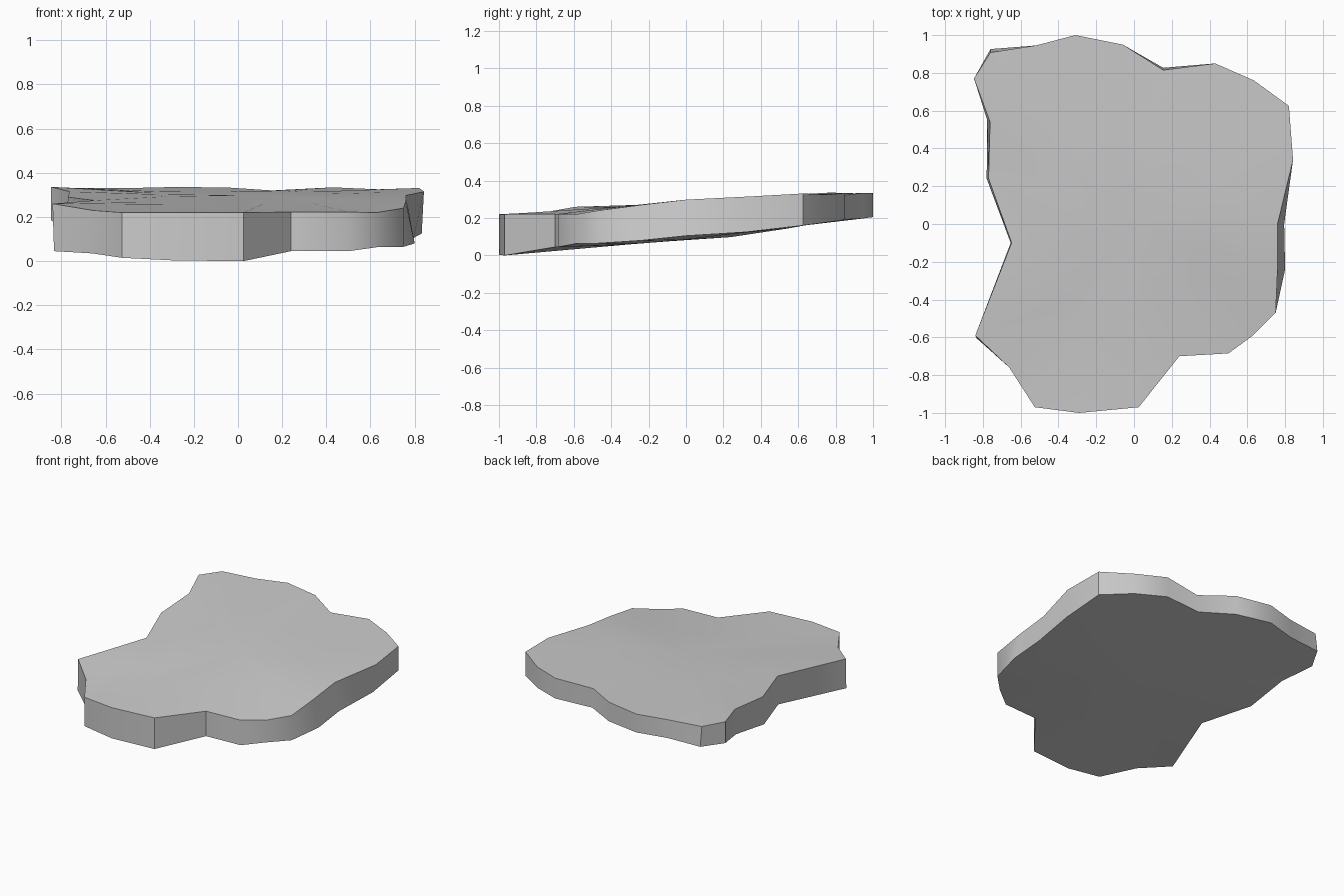
import bpy, bmesh

if "Cube" in bpy.data.objects:
    bpy.data.objects.remove(bpy.data.objects["Cube"])

# Outline of the slab: x, y, top height, bottom height
OUTLINE = [
    (-.84, -.59, .26, .045), (-.66, -.76, .23, .035), (-.525, -.97, .22, .015),
    (-.29, -1.0, .22, .003), (.025, -.97, .22, 0), (.24, -.70, .222, .045),
    (.50, -.685, .222, .045), (.63, -.59, .22, .063), (.75, -.47, .24, .065),
    (.76, -.24, .27, .08), (.76, 0, .298, .105), (.842, .34, .315, .125),
    (.82, .625, .331, .16), (.635, .76, .325, .178), (.43, .85, .334, .19),
    (.155, .815, .32, .19), (-.06, .95, .334, .198), (-.31, 1.0, .335, .205),
    (-.52, .945, .33, .20), (-.76, .908, .332, .195), (-.847, .77, .336, .185),
    (-.762, .54, .315, .145), (-.77, .24, .29, .098), (-.648, -.10, .275, .075),
]
# Small sideways shifts of the bottom rim where the wall leans
LEAN = {0: (.007, -.015), 9: (.04, 0), 10: (.035, 0), 11: (-.01, -.02),
        15: (0, .012), 19: (0, .018), 21: (-.015, .01), 22: (-.01, 0), 23: (-.005, 0)}


def interp(y, pts):
    for (y0, z0), (y1, z1) in zip(pts, pts[1:]):
        if y <= y1:
            return z0 + (z1 - z0) * (y - y0) / (y1 - y0)
    return pts[-1][1]


TOP = [(-1, .22), (-.5, .245), (0, .298), (.5, .318), (1, .335)]
BOTTOM = [(-1, 0), (-.5, .042), (0, .085), (.5, .145), (1, .205)]

bm = bmesh.new()
n = len(OUTLINE)
top = [bm.verts.new((x, y, t)) for x, y, t, b in OUTLINE]
bot = []
for i, (x, y, t, b) in enumerate(OUTLINE):
    dx, dy = LEAN.get(i, (0, 0))
    bot.append(bm.verts.new((x + dx, y + dy, b)))


def strip(a, b):
    for i in range(n):
        j = (i + 1) % n
        bm.faces.new((a[i], a[j], b[j], b[i]))


# Side wall, then gently uneven top and underside
strip(bot, top)
for rim, heights in ((top, TOP), (bot, BOTTOM)):
    inner = [bm.verts.new((v.co.x * .5, v.co.y * .5, interp(v.co.y * .5, heights))) for v in rim]
    strip(rim, inner)
    hub = bm.verts.new((0, 0, interp(0, heights)))
    for i in range(n):
        bm.faces.new((inner[i], inner[(i + 1) % n], hub))

bmesh.ops.recalc_face_normals(bm, faces=bm.faces)
mesh = bpy.data.meshes.new("rock_slab")
bm.to_mesh(mesh)
bm.free()
slab = bpy.data.objects.new("rock_slab", mesh)
bpy.context.collection.objects.link(slab)

# Smooth surfaces with sharp rims
bpy.context.view_layer.objects.active = slab
slab.select_set(True)
bpy.ops.object.shade_smooth_by_angle(angle=0.75)
